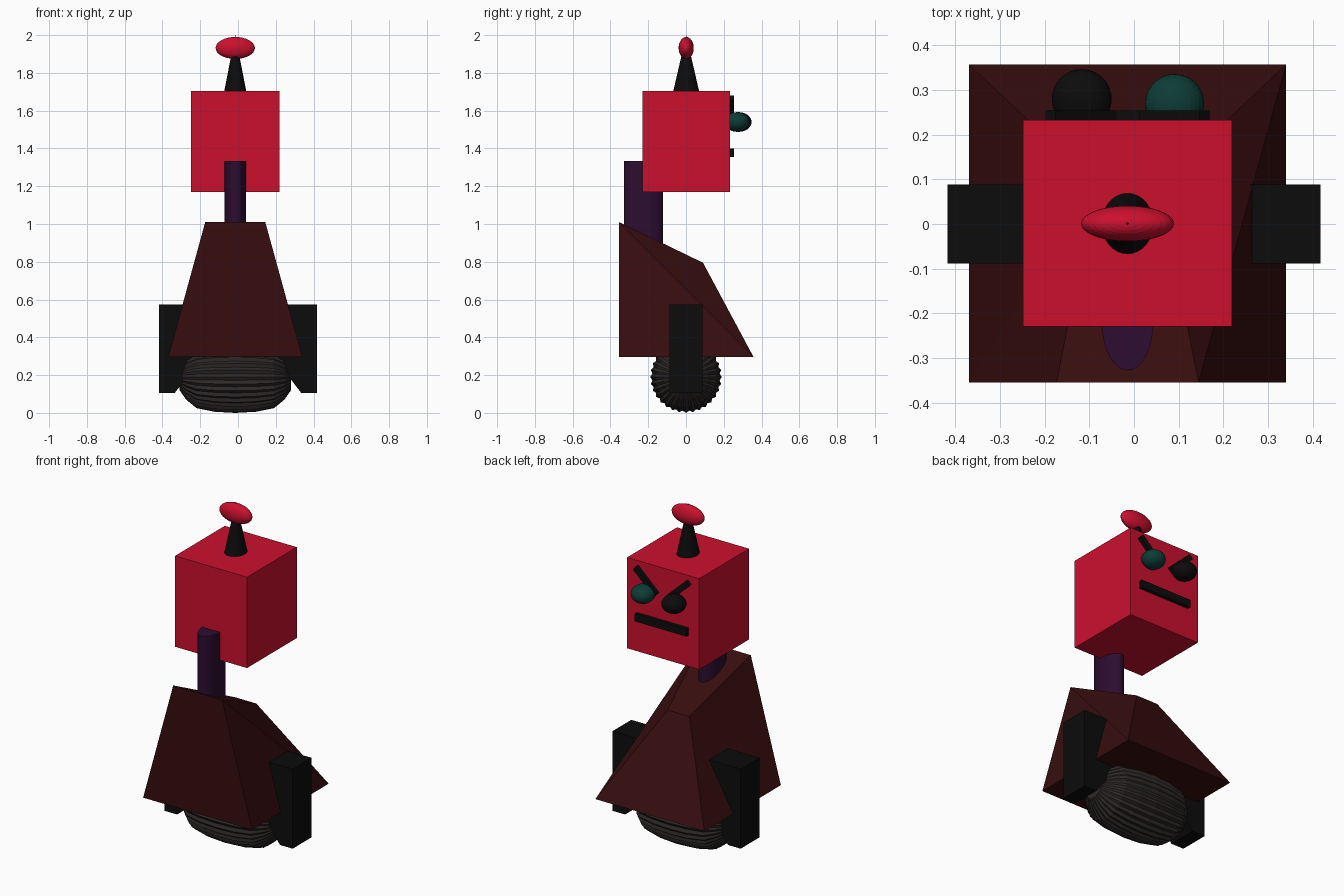
import bpy, bmesh, math
from mathutils import Matrix

if "Cube" in bpy.data.objects:
    bpy.data.objects.remove(bpy.data.objects["Cube"])

CX = -0.0145  # centre line of head, body and wheel


def mat(name, r, g, b):
    m = bpy.data.materials.new(name)
    m.diffuse_color = (r, g, b, 1)
    m.use_nodes = True
    m.node_tree.nodes["Principled BSDF"].inputs["Base Color"].default_value = m.diffuse_color
    return m


RED = mat("bright red", 0.60, 0.005, 0.027)
MAROON = mat("dark maroon", 0.038, 0.004, 0.0045)
PURPLE = mat("dark purple", 0.026, 0.004, 0.030)
BLACK = mat("black", 0.0035, 0.0035, 0.0035)
RUBBER = mat("brown grey", 0.027, 0.022, 0.021)
TEAL = mat("dark teal", 0.004, 0.045, 0.037)


def finish(name, bm, material):
    bmesh.ops.recalc_face_normals(bm, faces=bm.faces[:])
    me = bpy.data.meshes.new(name)
    bm.to_mesh(me)
    bm.free()
    me.materials.append(material)
    ob = bpy.data.objects.new(name, me)
    bpy.context.collection.objects.link(ob)
    return ob


def place(loc, size, turn=0.0):
    return (Matrix.Translation(loc) @ Matrix.Rotation(turn, 4, 'Y')
            @ Matrix.Diagonal((*size, 1)))


def box(name, loc, size, material, turn=0.0):
    bm = bmesh.new()
    bmesh.ops.create_cube(bm, size=1, matrix=place(loc, size, turn))
    return finish(name, bm, material)


def ball(name, loc, radii, material):
    bm = bmesh.new()
    bmesh.ops.create_uvsphere(bm, u_segments=32, v_segments=16, radius=1,
                              matrix=place(loc, radii))
    return finish(name, bm, material)


def cone(name, loc, size, top, material):
    bm = bmesh.new()
    bmesh.ops.create_cone(bm, cap_ends=True, segments=32, radius1=1, radius2=top,
                          depth=1, matrix=place(loc, size))
    return finish(name, bm, material)


# Head, antenna and neck
box("head", (CX, 0.0015, 1.4375), (0.469, 0.463, 0.535), RED)
cone("antenna_cone", (CX, 0.001, 1.85), (0.059, 0.069, 0.30), 0.0, BLACK)
ball("antenna_tip", (CX, 0.001, 1.932), (0.104, 0.04, 0.058), RED)
cone("neck", (CX, -0.225, 1.067), (0.057, 0.103, 0.533), 1.0, PURPLE)

# Face on the +y side of the head
ball("black_eye", (-0.117, 0.28, 1.54), (0.067, 0.067, 0.052), BLACK)
ball("teal_eye", (0.091, 0.27, 1.54), (0.066, 0.066, 0.052), TEAL)
box("mouth", (-0.012, 0.242, 1.376), (0.337, 0.024, 0.045), BLACK)
for side in (-1, 1):
    box(f"brow_{side}", (CX + side * 0.105, 0.242, 1.605), (0.185, 0.024, 0.032),
        BLACK, -side * math.radians(43))

# Body: tapered block with a sloping top, side panels folded along a diagonal
bm = bmesh.new()
pts = [(0.355, -0.355, 0.297), (0.355, 0.357, 0.297),
       (0.071, 0.09, 0.795), (0.159, -0.355, 1.01)]
L = [bm.verts.new((CX - x, y, z)) for x, y, z in pts]
R = [bm.verts.new((CX + x, y, z)) for x, y, z in pts]
for i in range(4):
    j = (i + 1) % 4
    bm.faces.new((L[i], L[j], R[j], R[i]))
for a, b, c in ((0, 1, 2), (0, 2, 3)):
    bm.faces.new((L[a], L[b], L[c]))
for a, b, c in ((0, 1, 3), (1, 2, 3)):
    bm.faces.new((R[a], R[b], R[c]))
finish("body", bm, MAROON)

# Wheel brackets: chamfered at the inner lower edge
profile = [(0.418, 0.105), (0.335, 0.105), (0.27, 0.19), (0.2, 0.29),
           (0.2, 0.573), (0.418, 0.573)]
for side, name in ((-1, "left_bracket"), (1, "right_bracket")):
    bm = bmesh.new()
    f = bm.faces.new([bm.verts.new((side * x, -0.088, z)) for x, z in profile])
    ext = bmesh.ops.extrude_face_region(bm, geom=[f])["geom"]
    bmesh.ops.translate(bm, vec=(0, 0.176, 0),
                        verts=[v for v in ext if isinstance(v, bmesh.types.BMVert)])
    finish(name, bm, BLACK)

# Ridged barrel wheel lying along x
half = [(0.295, 0.07), (0.26, 0.12), (0.205, 0.165), (0.11, 0.184)]
rings = [(-x, r) for x, r in half] + [(0, 0.19)] + half[::-1]
n = 64
bm = bmesh.new()
loops = []
for x, r in rings:
    loop = []
    for i in range(n):
        a = 2 * math.pi * i / n
        k = r * (1 if i % 2 == 0 else 0.94)
        loop.append(bm.verts.new((CX + x, k * math.sin(a), 0.19 - k * math.cos(a))))
    loops.append(loop)
for p, q in zip(loops, loops[1:]):
    for i in range(n):
        j = (i + 1) % n
        bm.faces.new((p[i], p[j], q[j], q[i]))
bm.faces.new(loops[0])
bm.faces.new(loops[-1])
finish("wheel", bm, RUBBER)
